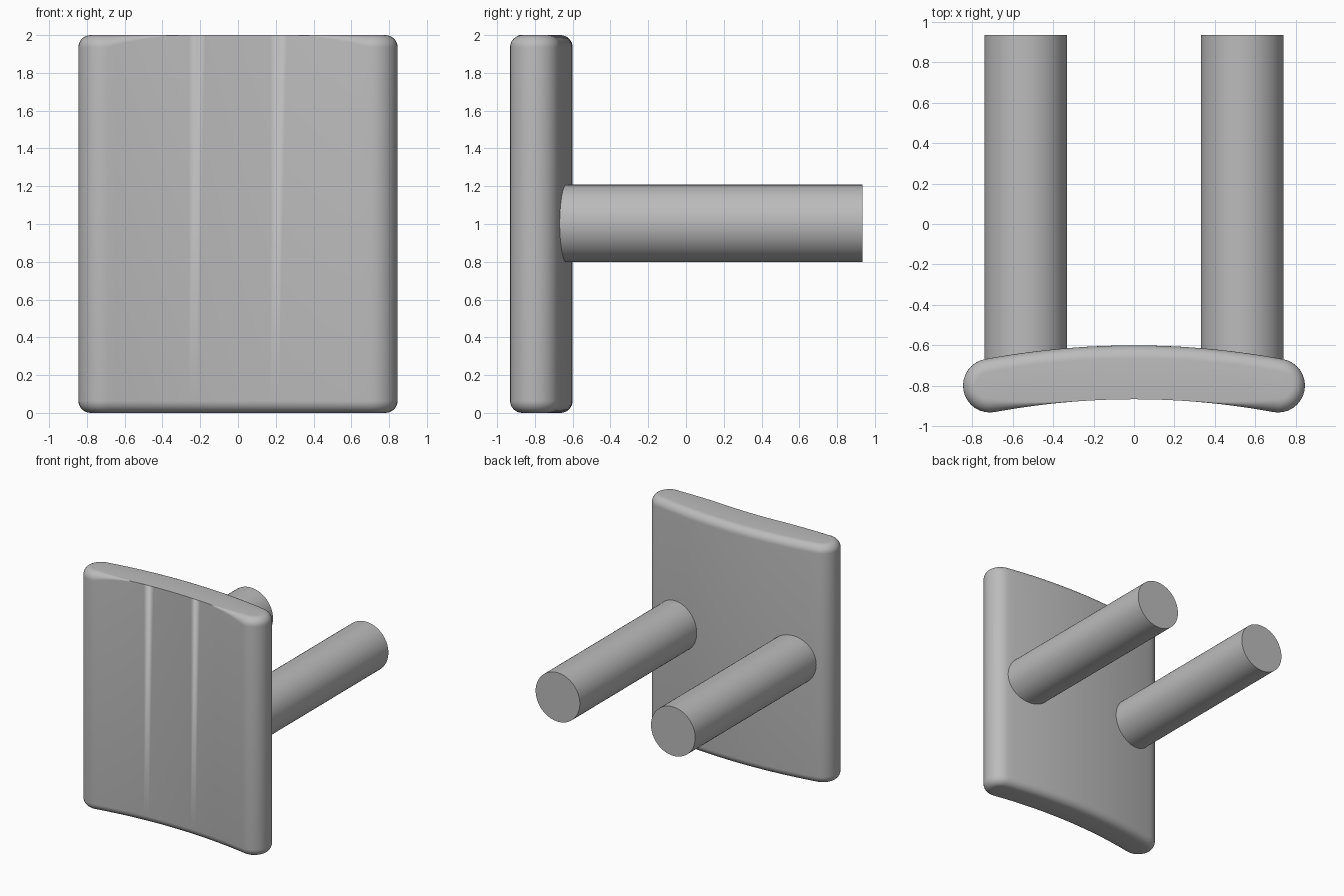
import bpy, bmesh
from math import sin, cos, asin, pi, radians

cube = bpy.data.objects.get("Cube")
if cube:
    bpy.data.objects.remove(cube, do_unlink=True)

grey = bpy.data.materials.new("plain grey")
grey.use_nodes = True
colour = (0.5, 0.5, 0.5, 1)
grey.diffuse_color = colour
grey.node_tree.nodes["Principled BSDF"].inputs["Base Color"].default_value = colour

HEIGHT = 2.0
HALF = 0.133          # half thickness of the pad
BEND = 3.9            # radius of the pad's centre line
MID_Y = -0.733
END = asin(0.712 / BEND)
FILLET = 0.065
STEPS, CAP_STEPS, ROUND_STEPS = 32, 16, 8


def finish(obj):
    obj.data.materials.append(grey)
    bpy.ops.object.select_all(action='DESELECT')
    obj.select_set(True)
    bpy.context.view_layer.objects.active = obj
    bpy.ops.object.shade_smooth_by_angle(angle=radians(35))


def outline():
    """Bend angle and outward direction of each point around the pad."""
    pts = []
    for i in range(STEPS + 1):                     # concave front
        a = END * (2 * i / STEPS - 1)
        pts.append((a, a + pi))
    for i in range(1, CAP_STEPS):                  # rounded left end
        pts.append((END, END + pi - pi * i / CAP_STEPS))
    for i in range(STEPS + 1):                     # convex back
        a = END * (1 - 2 * i / STEPS)
        pts.append((a, a))
    for i in range(1, CAP_STEPS):                  # rounded right end
        pts.append((-END, -END - pi * i / CAP_STEPS))
    return pts


def top_fillet(index, a):
    """The upper front edge is sharp in the middle and rounds off at the ends."""
    if index > STEPS:
        return FILLET
    t = max(0, (abs(a) / END - 0.35) / 0.65)
    return FILLET * t * t


# Curved pad: stacked outlines with rounded rims
bm = bmesh.new()
rings = []
for top in (False, True):
    for k in range(ROUND_STEPS + 1):
        q = pi / 2 * k / ROUND_STEPS
        ring = []
        for i, (a, n) in enumerate(outline()):
            r = top_fillet(i, a) if top else FILLET
            if top:
                inset, z = r * (1 - cos(q)), HEIGHT - r * (1 - sin(q))
            else:
                inset, z = r * (1 - sin(q)), r * (1 - cos(q))
            w = HALF - inset
            ring.append(bm.verts.new((BEND * sin(a) + w * sin(n),
                                      MID_Y - BEND + BEND * cos(a) + w * cos(n), z)))
        rings.append(ring)
count = len(rings[0])
for low, high in zip(rings, rings[1:]):
    for i in range(count):
        j = (i + 1) % count
        bm.faces.new((low[i], low[j], high[j], high[i]))
bm.faces.new(rings[0])
bm.faces.new(rings[-1])
bmesh.ops.remove_doubles(bm, verts=bm.verts, dist=0.00001)
bmesh.ops.recalc_face_normals(bm, faces=bm.faces)
mesh = bpy.data.meshes.new("curved_pad")
bm.to_mesh(mesh)
bm.free()
pad = bpy.data.objects.new("curved_pad", mesh)
bpy.context.collection.objects.link(pad)
finish(pad)

# Two round rods reaching back from the pad
ROD_START, ROD_END = -0.75, 0.935
for side, name in ((1, "left_rod"), (-1, "right_rod")):
    bpy.ops.mesh.primitive_cylinder_add(
        vertices=64, radius=0.205, depth=ROD_END - ROD_START,
        location=(side * 0.535, (ROD_START + ROD_END) / 2, 1.003),
        rotation=(pi / 2, 0, 0))
    rod = bpy.context.object
    rod.name = name
    finish(rod)
